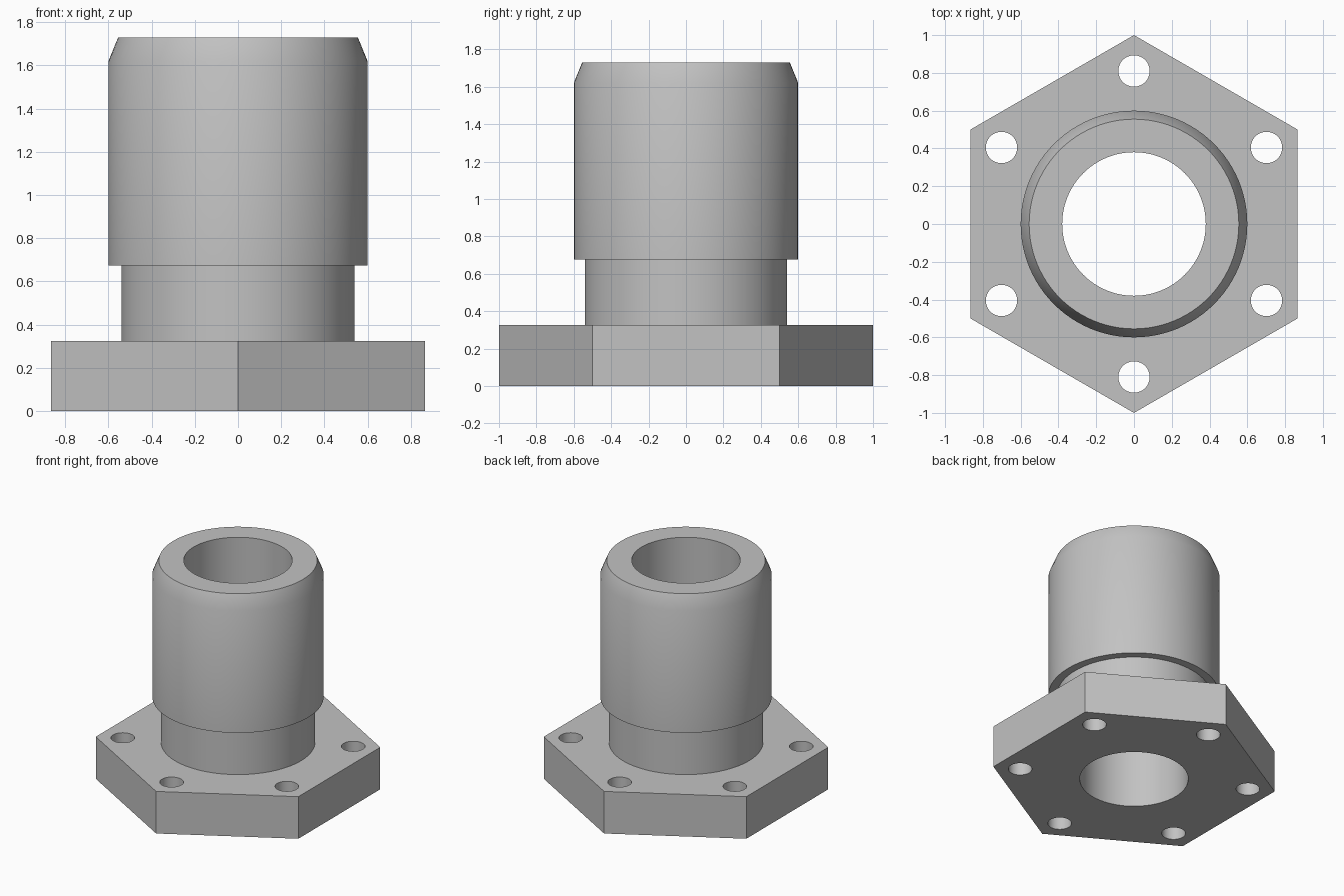
import bpy
import math
from math import cos, sin, pi

cube = bpy.data.objects.get("Cube")
if cube:
    bpy.data.objects.remove(cube, do_unlink=True)

HEIGHT = 1.73
FLANGE_TOP = 0.325
SEGMENTS = 96

grey = bpy.data.materials.new("plain_grey")
grey.use_nodes = True
COLOUR = (0.54, 0.54, 0.54, 1)
grey.diffuse_color = COLOUR
grey.node_tree.nodes["Principled BSDF"].inputs["Base Color"].default_value = COLOUR


def stack(name, rings, sides):
    """Closed solid from (radius, height) rings, with the first corner on +y."""
    verts, faces = [], []
    for radius, z in rings:
        for i in range(sides):
            a = pi / 2 + 2 * pi * i / sides
            verts.append((radius * cos(a), radius * sin(a), z))
    for r in range(len(rings) - 1):
        for i in range(sides):
            j = (i + 1) % sides
            low, high = r * sides, (r + 1) * sides
            faces.append((low + i, low + j, high + j, high + i))
    faces.append(tuple(reversed(range(sides))))
    faces.append(tuple(range(len(verts) - sides, len(verts))))
    mesh = bpy.data.meshes.new(name)
    mesh.from_pydata(verts, [], faces)
    mesh.materials.append(grey)
    obj = bpy.data.objects.new(name, mesh)
    bpy.context.collection.objects.link(obj)
    return obj


def combine(target, tool, operation):
    """Apply a boolean and remove the helper."""
    mod = target.modifiers.new(operation.lower(), 'BOOLEAN')
    mod.operation = operation
    mod.solver = 'EXACT'
    mod.object = tool
    bpy.context.view_layer.objects.active = target
    bpy.ops.object.modifier_apply(modifier=mod.name)
    bpy.data.objects.remove(tool, do_unlink=True)


# Hexagonal flange
body = stack("flanged_bushing", [(1, 0), (1, FLANGE_TOP)], 6)

# Neck and chamfered sleeve
sleeve = stack("sleeve", [(0.54, 0.1), (0.54, 0.675), (0.6, 0.675),
                          (0.6, 1.62), (0.555, HEIGHT)], SEGMENTS)
combine(body, sleeve, 'UNION')

# Central bore
combine(body, stack("bore", [(0.38, -0.1), (0.38, HEIGHT + 0.1)], SEGMENTS), 'DIFFERENCE')

# Bolt hole near each flange corner
for k in range(6):
    a = pi / 2 + k * pi / 3
    hole = stack("bolt_hole", [(0.083, -0.1), (0.083, FLANGE_TOP + 0.1)], 48)
    hole.location = (0.81 * cos(a), 0.81 * sin(a), 0)
    bpy.context.view_layer.update()
    combine(body, hole, 'DIFFERENCE')

# Smooth the round walls and keep the rims sharp
bpy.ops.object.select_all(action='DESELECT')
body.select_set(True)
bpy.context.view_layer.objects.active = body
bpy.ops.object.shade_smooth_by_angle(angle=math.radians(30))
